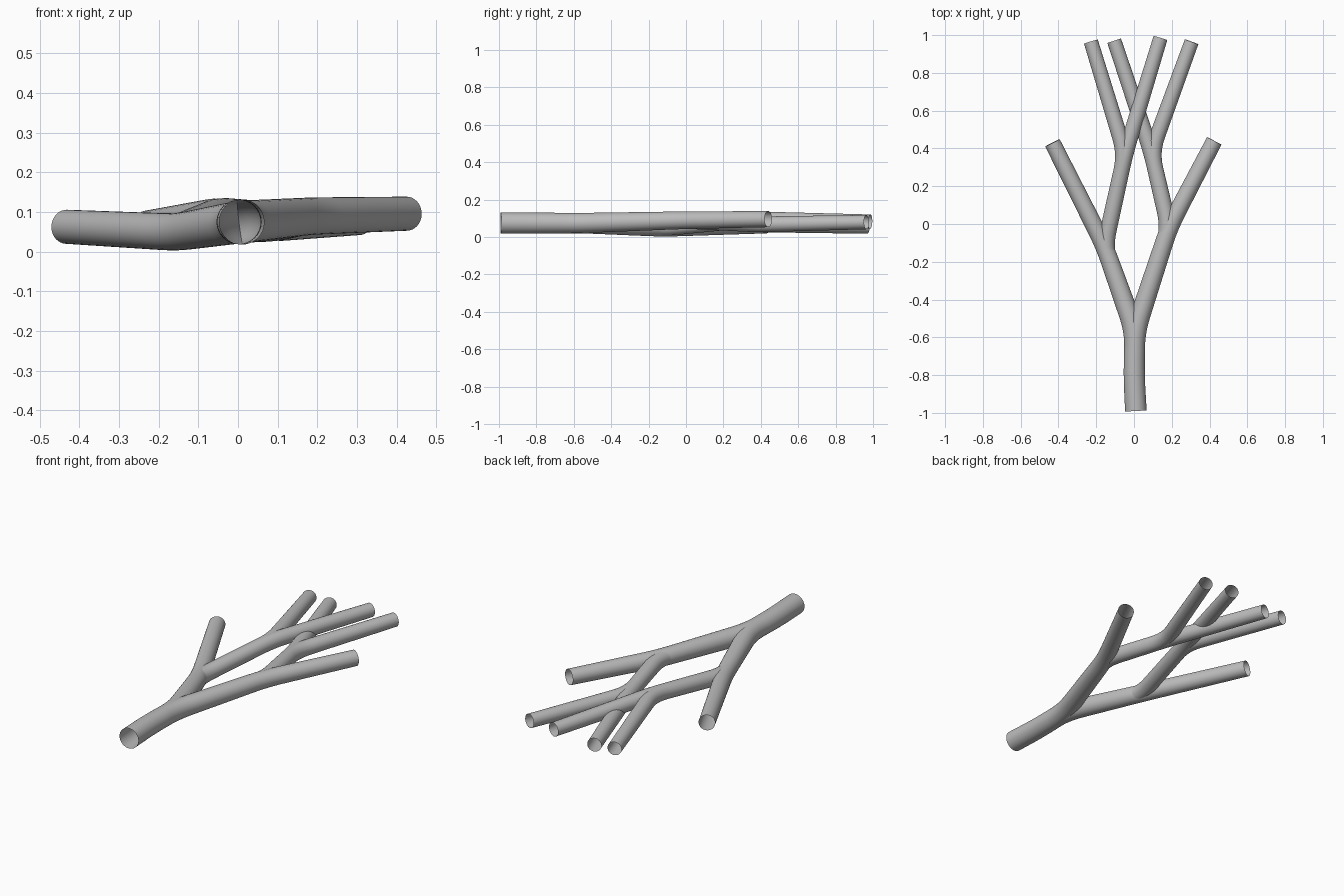
import bpy
from mathutils import Vector

cube = bpy.data.objects.get("Cube")
if cube:
    bpy.data.objects.remove(cube, do_unlink=True)

grey = bpy.data.materials.new("plain_grey")
grey.use_nodes = True
colour = (0.5, 0.5, 0.5, 1)
grey.diffuse_color = colour
grey.node_tree.nodes["Principled BSDF"].inputs["Base Color"].default_value = colour


def rounded(points, reach=0.09, steps=6):
    """Replace each inner corner of (x, y, z, radius) points by a short arc."""
    pts = [Vector(p) for p in points]
    path = [pts[0]]
    for a, b, c in zip(pts, pts[1:], pts[2:]):
        start = b.lerp(a, min(0.45, reach / (a - b).length))
        end = b.lerp(c, min(0.45, reach / (c - b).length))
        for i in range(steps + 1):
            t = i / steps
            path.append(start.lerp(b, t).lerp(b.lerp(end, t), t))
    return path + [pts[-1]]


def tube(name, points):
    """Open-ended hollow tube swept along a rounded path."""
    path = rounded(points)
    curve = bpy.data.curves.new(name, "CURVE")
    curve.dimensions = "3D"
    curve.bevel_depth = 1
    curve.bevel_resolution = 14
    curve.use_fill_caps = False
    spline = curve.splines.new("POLY")
    spline.points.add(len(path) - 1)
    for point, p in zip(spline.points, path):
        point.co = (p.x, p.y, p.z, 1)
        point.radius = p.w
    curve.materials.append(grey)
    obj = bpy.data.objects.new(name, curve)
    bpy.context.collection.objects.link(obj)
    bpy.ops.object.select_all(action="DESELECT")
    obj.select_set(True)
    bpy.context.view_layer.objects.active = obj
    bpy.ops.object.convert(target="MESH")
    bpy.ops.object.shade_smooth_by_angle()


def between(a, b, t):
    return tuple(Vector(a).lerp(Vector(b), t))


# Joints: x, y, z, radius
base = (0.01, -0.99, 0.075, 0.057)
trunk_mid = (0.0, -0.8, 0.075, 0.056)
fork = (0.005, -0.57, 0.075, 0.054)
left_joint = (0.185, -0.02, 0.09, 0.047)
right_joint = (-0.155, -0.12, 0.049, 0.047)
left_fork = (0.092, 0.38, 0.068, 0.042)
right_fork = (-0.047, 0.37, 0.095, 0.042)

# Main limbs share the trunk
tube("trunk_and_left_limb",
     [base, trunk_mid, fork, left_joint, (0.425, 0.44, 0.096, 0.043)])
tube("trunk_and_right_limb",
     [base, trunk_mid, fork, right_joint, (-0.432, 0.43, 0.063, 0.043)])

# Inner boughs leave each limb and split into two twigs
twigs = {
    "left": (left_joint, left_fork,
             (0.305, 0.965, 0.08, 0.038), (-0.105, 0.97, 0.056, 0.038)),
    "right": (right_joint, right_fork,
              (-0.228, 0.965, 0.066, 0.038), (0.14, 0.985, 0.083, 0.038)),
}
for side, (joint, split, outer, inner) in twigs.items():
    root = between(joint, fork, 0.25)[:3] + (0.045,)
    bend = joint[:3] + (0.044,)
    tube(side + "_bough_and_outer_twig", [root, bend, split, outer])
    tube(side + "_bough_and_inner_twig", [root, bend, split, inner])
